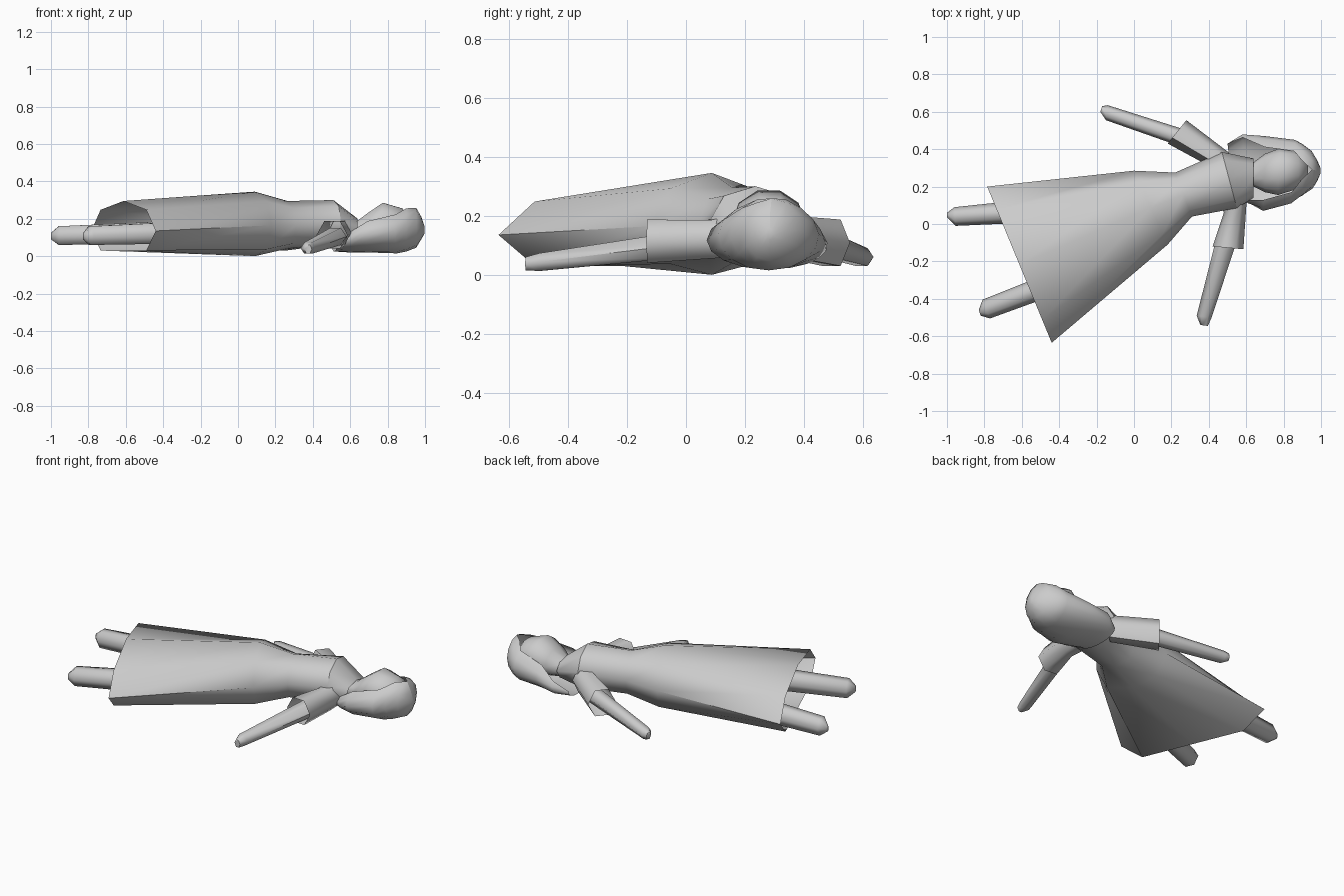
import bpy, bmesh, math

grey = bpy.data.materials.new("plain grey")
grey.diffuse_color = (0.6, 0.6, 0.6, 1)


def loft(name, stations, sides=8, caps=(False, False), opening=None, angle=65):
    """Skin rings given as left x, y, right x, y, lowest z, highest z,
    then optionally the z of the widest points and the flatness of the underside.
    opening gives, per ring, the half angle left open at the top."""
    bm = bmesh.new()
    rings = []
    tallest = max(math.sin(2 * math.pi * k / sides) for k in range(sides))
    for i, (lx, ly, rx, ry, z0, z1, *extra) in enumerate(stations):
        mid, flat = extra if extra else ((z0 + z1) / 2, 1)
        ring = []
        for k in range(sides):
            if opening:
                gap = math.radians(opening[i])
                a = math.pi / 2 + gap + (2 * math.pi - 2 * gap) * k / (sides - 1)
            else:
                a = 2 * math.pi * k / sides
            c, s = math.cos(a) / 2, math.sin(a) / tallest
            z = mid + (z1 - mid) * s if s > 0 else mid - (mid - z0) * min(1, -s * flat)
            ring.append(bm.verts.new(((lx + rx) / 2 + (rx - lx) * c,
                                      (ly + ry) / 2 + (ry - ly) * c, z)))
        rings.append(ring)
    for a, b in zip(rings, rings[1:]):
        for k in range(sides - 1 if opening else sides):
            j = (k + 1) % sides
            bm.faces.new((a[k], a[j], b[j], b[k]))
    if caps[0]:
        bm.faces.new(rings[0][::-1])
    if caps[1]:
        bm.faces.new(rings[-1])
    mesh = bpy.data.meshes.new(name)
    bm.to_mesh(mesh)
    bm.free()
    mesh.materials.append(grey)
    obj = bpy.data.objects.new(name, mesh)
    bpy.context.collection.objects.link(obj)
    bpy.ops.object.select_all(action='DESELECT')
    obj.select_set(True)
    bpy.context.view_layer.objects.active = obj
    bpy.ops.object.shade_smooth_by_angle(angle=math.radians(angle))
    return obj


# Dress, open at the hem and flat underneath
chest = (0.47, 0.385, 0.55, 0.085, 0.06, 0.30, 0.19, 1.2)
loft("dress", [(-0.785, 0.20, -0.44, -0.635, 0.03, 0.295, 0.135, 1.45),
               (0.0, 0.285, 0.18, -0.11, 0.0, 0.345, 0.165, 1.1),
               (0.22, 0.275, 0.31, 0.04, 0.04, 0.295, 0.165, 1.1),
               chest])
# Collar narrowing to the neck
loft("collar", [chest, (0.64, 0.35, 0.64, 0.14, 0.07, 0.20, 0.14, 1)])

# Sleeves, open at the cuffs
loft("right_sleeve", [(0.46, 0.13, 0.61, 0.17, 0.06, 0.20),
                      (0.48, 0.06, 0.60, 0.09, 0.055, 0.185),
                      (0.42, -0.12, 0.585, -0.135, 0.04, 0.187)], 6)
loft("left_sleeve", [(0.51, 0.38, 0.42, 0.30, 0.06, 0.20),
                     (0.28, 0.555, 0.18, 0.43, 0.03, 0.187)], 6)

# Forearms with blunt hands
loft("right_arm", [(0.46, 0.0, 0.58, 0.0, 0.06, 0.15),
                   (0.335, -0.49, 0.415, -0.50, 0.013, 0.073),
                   (0.355, -0.54, 0.395, -0.545, 0.015, 0.06)], 6, (True, True))
loft("left_arm", [(0.35, 0.48, 0.32, 0.39, 0.07, 0.16),
                  (-0.14, 0.635, -0.15, 0.555, 0.03, 0.09),
                  (-0.17, 0.63, -0.18, 0.60, 0.04, 0.08)], 6, (True, True))

# Legs with blunt feet
loft("left_leg", [(-0.30, 0.16, -0.28, 0.02, 0.07, 0.19),
                  (-0.96, 0.09, -0.955, -0.01, 0.06, 0.16),
                  (-1.0, 0.06, -1.0, 0.035, 0.09, 0.125)], 6, (True, True))
loft("right_leg", [(-0.20, -0.16, -0.15, -0.28, 0.07, 0.19),
                   (-0.81, -0.405, -0.77, -0.505, 0.06, 0.16),
                   (-0.83, -0.46, -0.82, -0.49, 0.09, 0.125)], 6, (True, True))

# Face and neck
loft("head", [(0.58, 0.32, 0.59, 0.20, 0.09, 0.17),
              (0.64, 0.33, 0.64, 0.20, 0.08, 0.19),
              (0.70, 0.375, 0.70, 0.17, 0.08, 0.235),
              (0.78, 0.405, 0.77, 0.155, 0.07, 0.285),
              (0.88, 0.39, 0.88, 0.19, 0.07, 0.255),
              (0.93, 0.34, 0.93, 0.25, 0.10, 0.19)], 10, (True, True), angle=70)

# Hair, a bowl hugging the face and closed over the crown
loft("hair", [(0.50, 0.43, 0.53, 0.16, 0.025, 0.13),
              (0.58, 0.48, 0.61, 0.11, 0.02, 0.18),
              (0.70, 0.47, 0.69, 0.07, 0.02, 0.215),
              (0.86, 0.45, 0.84, 0.11, 0.015, 0.25),
              (0.90, 0.43, 0.90, 0.15, 0.025, 0.262),
              (0.95, 0.39, 0.955, 0.19, 0.045, 0.258),
              (0.98, 0.34, 0.98, 0.23, 0.09, 0.21),
              (0.997, 0.30, 0.997, 0.27, 0.12, 0.16)], 13, (False, True),
     opening=[85, 65, 45, 40, 20, 0, 0, 0], angle=70)
